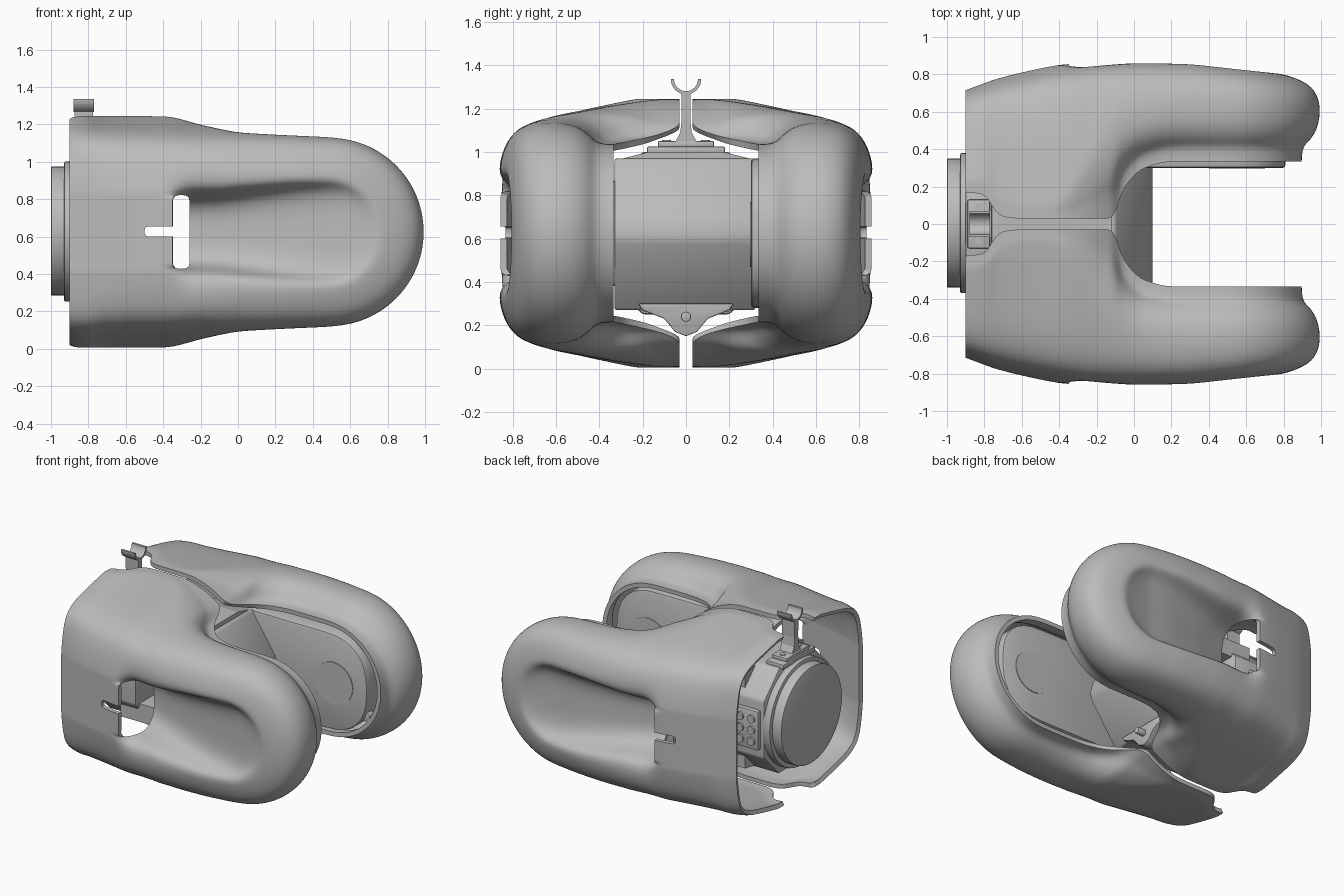
import bpy, bmesh, math
from mathutils import Vector, Matrix

if "Cube" in bpy.data.objects:
    bpy.data.objects.remove(bpy.data.objects["Cube"])

grey = bpy.data.materials.new("plain grey")
grey.use_nodes = True
grey.diffuse_color = (0.5, 0.5, 0.5, 1)
grey.node_tree.nodes["Principled BSDF"].inputs["Base Color"].default_value = (0.5, 0.5, 0.5, 1)

MID = 0.625      # height of the centre line
ARC_X = 0.49     # centre of the rounded arm end


def lookup(table, x):
    """Linear interpolation in a list of (x, value) pairs."""
    if x <= table[0][0]:
        return table[0][1]
    for (x0, v0), (x1, v1) in zip(table, table[1:]):
        if x <= x1:
            return v0 + (v1 - v0) * (x - x0) / (x1 - x0)
    return table[-1][1]


def finish(name, bm):
    mesh = bpy.data.meshes.new(name)
    bm.to_mesh(mesh)
    bm.free()
    mesh.materials.append(grey)
    obj = bpy.data.objects.new(name, mesh)
    bpy.context.collection.objects.link(obj)
    return obj


def smooth(obj):
    obj.data.shade_smooth()
    split = obj.modifiers.new("sharp edges", 'EDGE_SPLIT')
    split.split_angle = math.radians(40)


def prism(name, outline, axis, start, end, bevel=0.0):
    """Extrude an outline, (y, z) along x or (x, z) along y."""
    bm = bmesh.new()
    place = (lambda p: (start, p[0], p[1])) if axis == 'x' else (lambda p: (p[0], start, p[1]))
    face = bm.faces.new([bm.verts.new(place(p)) for p in outline])
    made = bmesh.ops.extrude_face_region(bm, geom=[face])["geom"]
    shift = Vector((end - start, 0, 0)) if axis == 'x' else Vector((0, end - start, 0))
    bmesh.ops.translate(bm, vec=shift, verts=[v for v in made if isinstance(v, bmesh.types.BMVert)])
    bmesh.ops.recalc_face_normals(bm, faces=bm.faces)
    obj = finish(name, bm)
    if bevel:
        mod = obj.modifiers.new("soft edges", 'BEVEL')
        mod.width, mod.segments = bevel, 2
        smooth(obj)
    return obj


def box(name, lo, hi, bevel=0.0):
    outline = [(lo[1], lo[2]), (hi[1], lo[2]), (hi[1], hi[2]), (lo[1], hi[2])]
    return prism(name, outline, 'x', lo[0], hi[0], bevel)


def cylinder(name, centre, radius, depth, axis, bevel=0.0):
    turn = Matrix.Rotation(math.pi / 2, 4, {'x': 'Y', 'y': 'X', 'z': 'Z'}[axis])
    bm = bmesh.new()
    bmesh.ops.create_cone(bm, cap_ends=True, segments=48, radius1=radius, radius2=radius,
                          depth=depth, matrix=Matrix.Translation(centre) @ turn)
    obj = finish(name, bm)
    if bevel:
        mod = obj.modifiers.new("soft edges", 'BEVEL')
        mod.width, mod.segments = bevel, 2
    smooth(obj)
    return obj


# Shape tables of the shell, all along x
HEIGHT = [(-.9, .605), (-.87, .619), (-.36, .619), (-.2, .575), (0, .535), (.2, .523), (.49, .51)]
SIDE = [(-.9, .715), (-.7, .79), (-.4, .853), (0, .868), (.3, .861), (.8, .803), (1, .785)]
LIP_Y = [(-.78, .165), (-.74, .03), (-.12, .03), (-.095, .07), (-.07, .16), (-.03, .23), (.03, .29), (.16, .335)]
LIP_Z = [(-.9, .605), (-.87, .619), (-.4, .619), (-.3, .6), (-.2, .55), (-.12, .5), (-.07, .445), (0, .42), (.16, .41)]
CREST_Y = [(-.78, .24), (-.72, .1), (-.4, .1), (-.3, .24), (-.2, .39), (-.1, .49), (0, .55), (.2, .6)]
EDGE = [(-.35, .225), (-.1, .228), (.1, .25), (.3, .27), (.49, .275)]
SCOOP = [(-.35, 0), (-.345, .28), (-.26, .28), (.2, .16), (.5, .09), (.76, .01), (.8, 0)]
INNER = [(0, 0), (.3, .03), (.43, .48), (.68, .88)]
BODY = [(0, 1), (.3, .948), (.6, .895), (.8, .83), (.94, .71), (1, .41)]
ARM = [(0, 1), (.35, .985), (.65, .93), (.85, .82), (.97, .65), (1, .54)]
FLOOR = [(.88, .5), (.72, .85), (.4, 1), (0, 1)]
STATIONS = [-.9, -.87, -.78, -.74, -.6, -.42, -.35, -.26, -.2, -.15, -.12, -.095, -.07, -.03, .03,
            .08, .16, .3, .4]


def shell_section(x, angle):
    """Points from the inner lip over the crest to the centre of the side."""
    h, lip_y, lip_z = lookup(HEIGHT, x), lookup(LIP_Y, x), lookup(LIP_Z, x)
    crest, edge = lookup(CREST_Y, x), lookup(EDGE, x)
    t = min(max((x + .4) / .5, 0), 1)
    t = t * t * (3 - 2 * t)

    def point(r, y_rule):
        px = x + r * math.cos(angle) if abs(math.sin(angle)) < .999 else x
        return (px, y_rule(px), MID + r * math.sin(angle))

    pts = [point(lip_z + (h - lip_z) * b, lambda px, a=a: lip_y + (crest - lip_y) * a)
           for a, b in INNER]
    for (a0, b0), (a1, b1) in zip(BODY, ARM):
        a, b = a0 + (a1 - a0) * t, b0 + (b1 - b0) * t
        r = edge if a0 == 1 else h * b
        pts.append(point(r, lambda px: crest + (lookup(SIDE, px) - crest) * a))
    for f, d in FLOOR:
        pts.append(point(edge * f, lambda px: lookup(SIDE, px) - d * lookup(SCOOP, px)))
    return pts


def shell_half(name, side):
    rows = [(x, math.pi / 2) for x in STATIONS]
    rows += [(ARC_X, math.pi / 2 - math.pi * i / 14) for i in range(15)]
    rows += [(x, -math.pi / 2) for x in reversed(STATIONS)]
    bm = bmesh.new()
    grid = [[bm.verts.new((p[0], p[1] * side, p[2])) for p in shell_section(*r)] for r in rows]
    rim = len(INNER) + len(BODY)
    for (ra, a), (rb, b) in zip(zip(rows, grid), zip(rows[1:], grid[1:])):
        for j in range(len(a) - 1):
            # leave the opening at the deep end of the scoop
            if j >= rim and {ra[0], rb[0]} == {-.35, -.26}:
                continue
            bm.faces.new((a[j], a[j + 1], b[j + 1], b[j]))
    bmesh.ops.remove_doubles(bm, verts=bm.verts, dist=.0005)
    bmesh.ops.recalc_face_normals(bm, faces=bm.faces)
    bm.normal_update()
    outermost = max(bm.faces, key=lambda f: f.calc_center_median().y * side)
    if outermost.normal.y * side < 0:
        bmesh.ops.reverse_faces(bm, faces=bm.faces)
    obj = finish(name, bm)
    sub = obj.modifiers.new("round", 'SUBSURF')
    sub.levels = sub.render_levels = 2
    wall = obj.modifiers.new("wall", 'SOLIDIFY')
    wall.thickness, wall.offset = .03, -1
    # cable slot running into the opening
    cutter = box(name + "_slot_cutter", (-.5, min(.6 * side, side), .6),
                 (-.3, max(.6 * side, side), .655), .02)
    cutter.hide_render = True
    cutter.hide_viewport = True
    cut = obj.modifiers.new("slot", 'BOOLEAN')
    cut.operation, cut.object, cut.solver = 'DIFFERENCE', cutter, 'EXACT'
    smooth(obj)


shell_half("front_shell", -1)
shell_half("back_shell", 1)

# Wedge-shaped nose between the arms, joined to the rear by a roof and a floor
prism("nose", [(-.24, .27), (-.12, .27), (.09, .57), (.1, .62), (.08, .7), (-.1, .97), (-.24, .97)],
      'y', -.33, .32, .012)
prism("roof", [(-.33, .84), (.33, .84), (.33, .96), (.17, 1), (-.17, 1), (-.33, .96)],
      'x', -.7, -.12)
prism("floor", [(-.33, .42), (.33, .42), (.33, .29), (.17, .26), (-.17, .26), (-.33, .29)],
      'x', -.7, -.12)

# Rear block, round collar and drum
c = .17
prism("rear_block", [(-.37 + c, .25), (.37 - c, .25), (.37, .25 + c), (.37, 1 - c),
                     (.37 - c, 1), (-.37 + c, 1), (-.37, 1 - c), (-.37, .25 + c)],
      'x', -.88, -.55, .015)
cylinder("rear_collar", (-.9, .005, .627), .375, .06, 'x', .01)
cylinder("rear_drum", (-.94, .005, .63), .345, .12, 'x', .006)

# Inner cover plates of the two arms, with a squarish round end and a round disc
COVER = [(-.24, .28), (.47, .28)]
for i in range(1, 16):
    a = math.pi * i / 16 - math.pi / 2
    s = math.sin(a)
    COVER.append((.47 + .34 * math.cos(a) ** .8, MID + math.copysign(.345 * abs(s) ** .8, s)))
COVER += [(.47, .97), (-.24, .97)]
for label, near, far in (("back", .3, .48), ("front", -.36, -.48)):
    prism(label + "_cover", COVER, 'y', near, far, .015)
    cylinder(label + "_cover_disc", (.55, near, .62), .15, .009, 'y')
cylinder("back_cover_lug", (.77, .37, .42), .035, .06, 'y', .01)

# Clip on top: stepped foot, screws, flared stem and open fork
box("clip_foot", (-.9, -.18, .99), (-.76, .18, 1.025), .008)
box("clip_step", (-.89, -.13, 1.02), (-.77, .13, 1.05), .008)
prism("clip_stem", [(-.05, 1.045), (.05, 1.045), (.026, 1.09), (.02, 1.15), (.022, 1.28),
                    (-.022, 1.28), (-.02, 1.15), (-.026, 1.09)], 'x', -.875, -.775)
angles = [math.pi + math.pi * i / 16 for i in range(17)]
fork = [(.07 * math.cos(a), 1.335 + .07 * math.sin(a)) for a in angles]
fork += [(.055 * math.cos(a), 1.335 + .055 * math.sin(a)) for a in reversed(angles)]
prism("clip_fork", fork, 'x', -.88, -.77)
for y in (-.09, .09):
    cylinder("clip_screw", (-.83, y, 1.05), .02, .01, 'z')

# Bracket and pin under the nose
prism("lower_bracket", [(-.22, .3), (-.2, .27), (-.1, .23), (-.05, .17), (0, .15), (.05, .17),
                        (.1, .23), (.2, .27), (.22, .3)], 'x', -.16, -.08, .006)
cylinder("lower_pin", (-.07, 0, .24), .023, .1, 'x', .005)

# Socket panel beside the rear block
box("socket_panel", (-.85, .36, .48), (-.66, .4, .76), .01)
for x in (-.8, -.71):
    for z in (.54, .62, .7):
        cylinder("socket", (x, .4, z), .028, .03, 'y')
